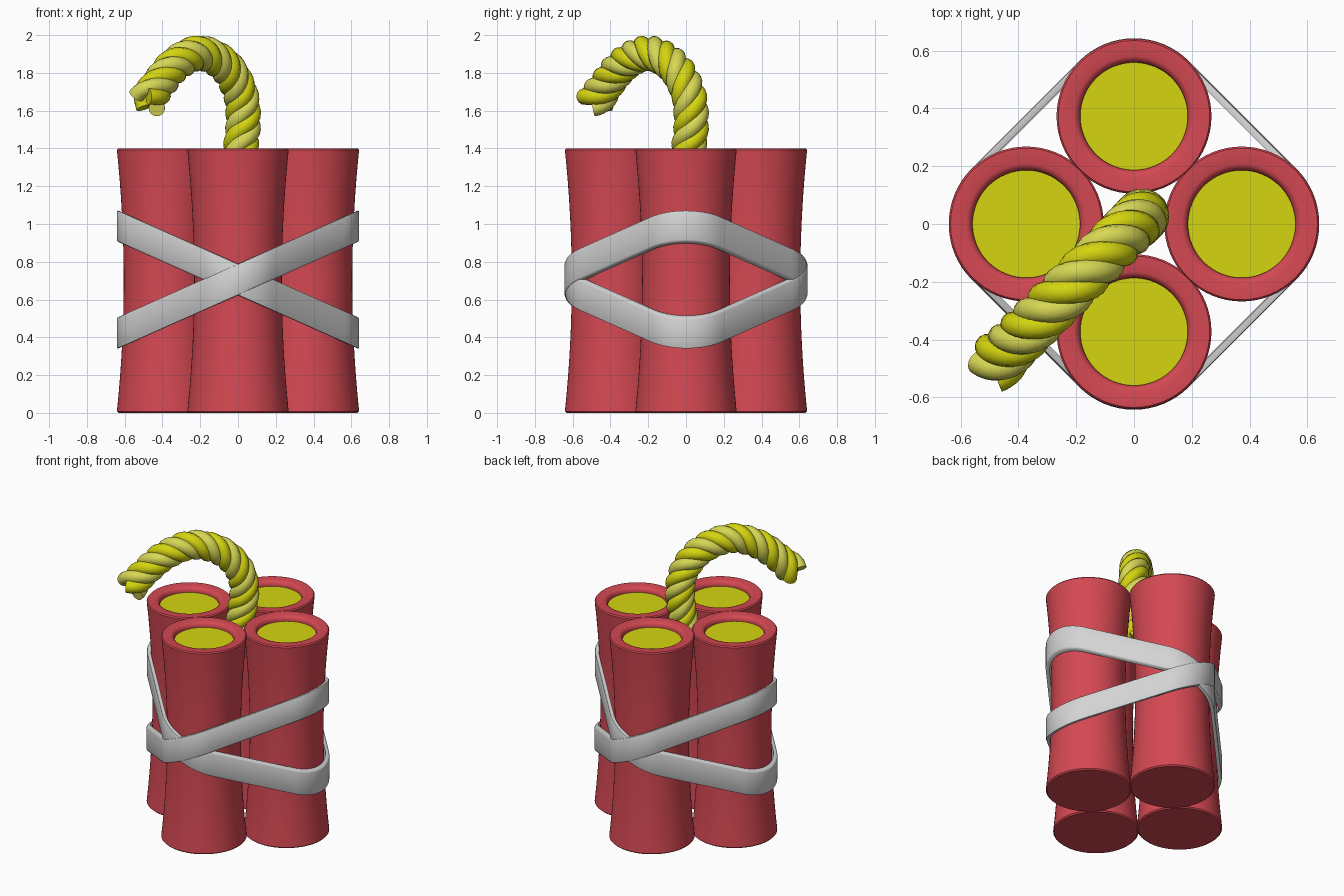
import bpy, bmesh, math
from mathutils import Vector

if "Cube" in bpy.data.objects:
    bpy.data.objects.remove(bpy.data.objects["Cube"])


def material(name, rgb):
    m = bpy.data.materials.new(name)
    m.diffuse_color = (*rgb, 1)
    m.use_nodes = True
    m.node_tree.nodes["Principled BSDF"].inputs["Base Color"].default_value = m.diffuse_color
    return m


RED = material("red paper", (0.66, 0.065, 0.085))
YELLOW = material("bright yellow", (0.66, 0.66, 0.005))
PALE = material("pale yellow", (0.68, 0.68, 0.09))
GREY = material("light grey", (0.66, 0.66, 0.66))


def finish(name, bm, mats, angle=40):
    bmesh.ops.recalc_face_normals(bm, faces=bm.faces)
    me = bpy.data.meshes.new(name)
    bm.to_mesh(me)
    bm.free()
    ob = bpy.data.objects.new(name, me)
    bpy.context.collection.objects.link(ob)
    for m in mats:
        me.materials.append(m)
    bpy.ops.object.select_all(action='DESELECT')
    ob.select_set(True)
    bpy.context.view_layer.objects.active = ob
    bpy.ops.object.shade_smooth_by_angle(angle=math.radians(angle))
    return ob


def skin(bm, rings, closed=False):
    """Bridge successive closed rings of points with quads."""
    vs = [[bm.verts.new(p) for p in r] for r in rings]
    pairs = list(zip(vs, vs[1:])) + ([(vs[-1], vs[0])] if closed else [])
    for a, b in pairs:
        for i in range(len(a)):
            j = (i + 1) % len(a)
            bm.faces.new((a[i], a[j], b[j], b[i]))
    if not closed:
        bm.faces.new(vs[0])
        bm.faces.new(vs[-1])


# Four waisted sticks with a rounded rim and a recessed yellow filling
H, SEG = 1.4, 64


def stick(name, cx, cy):
    prof = [(0.26, 0.0)]
    for i in range(17):
        z = 0.008 + (H - 0.016) * i / 16
        prof.append((0.232 + 0.037 * (2 * z / H - 1) ** 2, z))
    prof += [(0.262, H), (0.208, H), (0.198, H - 0.004), (0.190, H - 0.013),
             (0.186, H - 0.025), (0.186, H - 0.035)]
    bm = bmesh.new()
    ang = [2 * math.pi * k / SEG for k in range(SEG)]
    skin(bm, [[(cx + r * math.cos(a), cy + r * math.sin(a), z) for a in ang]
              for r, z in prof])
    for f in bm.faces:
        if len(f.verts) == SEG and f.calc_center_median().z > 1:
            f.material_index = 1
    finish(name, bm, [RED, YELLOW])


D = 0.373
for name, x, y in (("right_stick", D, 0), ("back_stick", 0, D),
                   ("left_stick", -D, 0), ("front_stick", 0, -D)):
    stick(name, x, y)


# Two tilted straps wrapped round the bundle, crossing at front and back
def strap(name, slope, shift):
    half, r_in, r_out, b = 0.083, 0.243, 0.268, 0.009
    section = [(r_in, -half), (r_out - b, -half), (r_out - b * 0.3, -half + b * 0.3),
               (r_out, -half + b), (r_out, half - b),
               (r_out - b * 0.3, half - b * 0.3), (r_out - b, half), (r_in, half)]
    rings = []
    for q in range(4):
        c = q * math.pi / 2
        for k in range(17):
            a = c - math.pi / 4 + math.pi / 2 * k / 16
            ring = []
            for r, dz in section:
                x = D * math.cos(c) + r * math.cos(a)
                y = D * math.sin(c) + r * math.sin(a)
                ring.append((x, y + shift, 0.706 + slope * x + dz))
            rings.append(ring)
    bm = bmesh.new()
    skin(bm, rings, closed=True)
    finish(name, bm, [GREY])


strap("rising_strap", 0.445, -0.002)
strap("falling_strap", -0.445, 0.002)

# Fuse centre line: t is both x and y, so it bends over the front left corner
KEYS = [(0.0, 1.22), (0.015, 1.4), (0.028, 1.55), (0.01, 1.70), (-0.07, 1.84),
        (-0.20, 1.905), (-0.325, 1.85), (-0.42, 1.74), (-0.485, 1.645)]
pts = [Vector((t, t, z)) for t, z in KEYS]
ext = [2 * pts[0] - pts[1]] + pts + [2 * pts[-1] - pts[-2]]
path = []
for i in range(1, len(ext) - 2):
    p0, p1, p2, p3 = ext[i - 1:i + 3]
    for k in range(14):
        u = k / 14
        path.append(0.5 * (2 * p1 + (p2 - p0) * u + (2 * p0 - 5 * p1 + 4 * p2 - p3) * u * u
                           + (3 * p1 - p0 - 3 * p2 + p3) * u ** 3))
path.append(pts[-1])
SIDE = Vector((1, -1, 0)).normalized()
dist = [0.0]
for a, b in zip(path, path[1:]):
    dist.append(dist[-1] + (b - a).length)


# Twisted strands of the fuse, loosening slightly at the tip
def strand(name, phase, mat):
    pitch, centre = 0.33, []
    n = len(path)
    for i, p in enumerate(path):
        t = (path[min(i + 1, n - 1)] - path[max(i - 1, 0)]).normalized()
        e1 = SIDE.cross(t)
        e2 = t.cross(e1)
        th = phase + 2 * math.pi * dist[i] / pitch
        rad = 0.052 + 0.012 * max(0, 1 - (dist[-1] - dist[i]) / 0.1)
        centre.append(p + rad * (e1 * math.cos(th) + e2 * math.sin(th)))
    rings = []
    for i, c in enumerate(centre):
        t = (centre[min(i + 1, n - 1)] - centre[max(i - 1, 0)]).normalized()
        u = (c - path[i])
        u = (u - t * u.dot(t)).normalized()
        v = t.cross(u)
        rings.append([c + 0.043 * (u * math.cos(a) + v * math.sin(a))
                      for a in (2 * math.pi * k / 14 for k in range(14))])
    bm = bmesh.new()
    skin(bm, rings)
    finish(name, bm, [mat], 60)


for k in range(4):
    strand(f"fuse_strand_{k + 1}", k * math.pi / 2, YELLOW if k % 2 else PALE)
